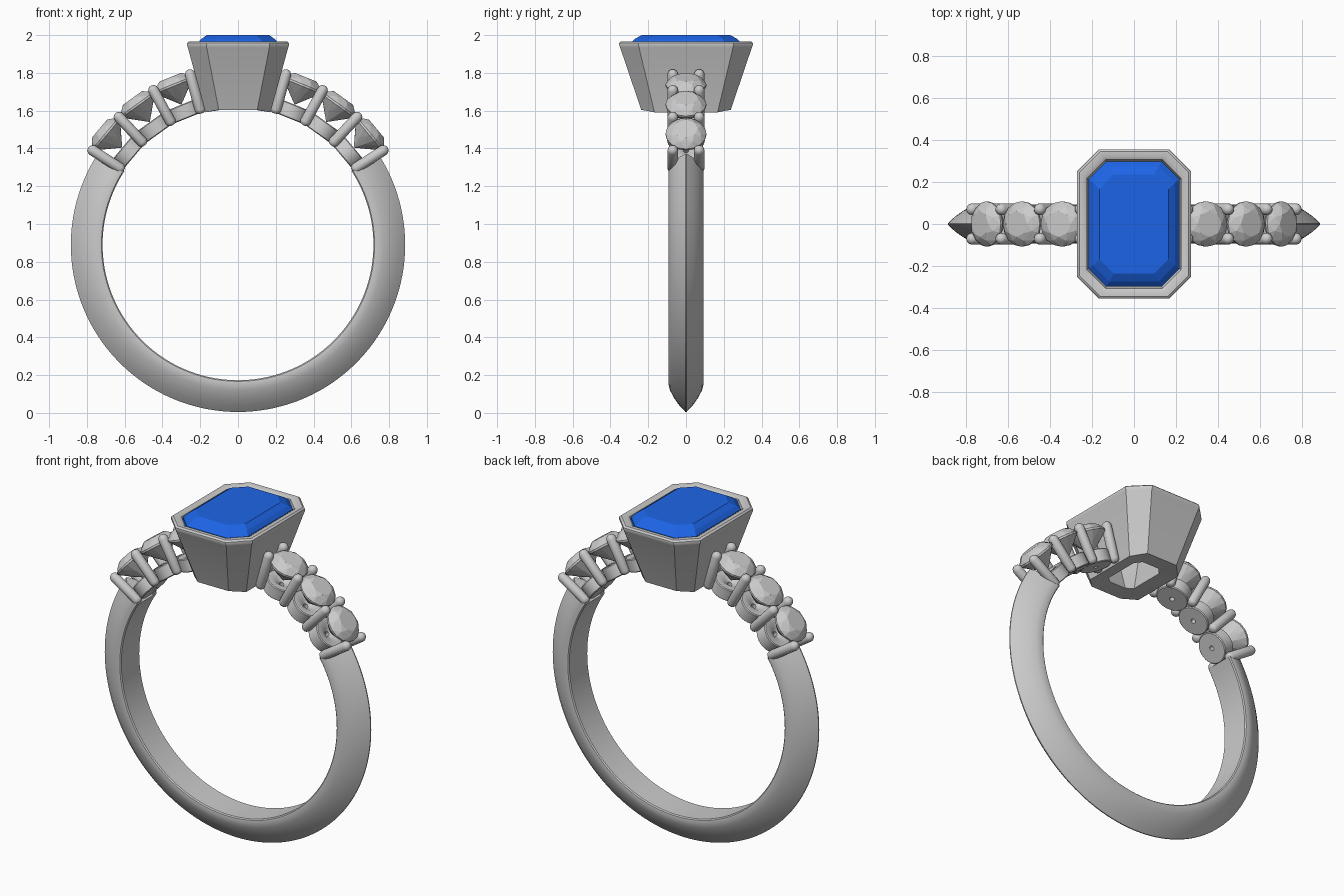
import bpy, bmesh
from math import sin, cos, pi, radians, sqrt
from mathutils import Matrix, Vector

if "Cube" in bpy.data.objects:
    bpy.data.objects.remove(bpy.data.objects["Cube"])

CZ = 0.89                      # height of the ring centre


def finish(name, bm, matrix=None, smooth=None, color=None):
    bmesh.ops.remove_doubles(bm, verts=bm.verts, dist=1e-5)
    bmesh.ops.recalc_face_normals(bm, faces=bm.faces)
    me = bpy.data.meshes.new(name)
    bm.to_mesh(me)
    bm.free()
    ob = bpy.data.objects.new(name, me)
    bpy.context.collection.objects.link(ob)
    if matrix:
        ob.matrix_world = matrix
    if smooth:
        me.shade_smooth()
        me.set_sharp_from_angle(angle=radians(smooth))
    if color:
        mat = bpy.data.materials.new(name)
        mat.diffuse_color = color
        mat.use_nodes = True
        mat.node_tree.nodes["Principled BSDF"].inputs["Base Color"].default_value = mat.diffuse_color
        me.materials.append(mat)
    return ob


def loft(rings, caps=True, loop=False):
    """Join equal-length rings of points with quads."""
    bm = bmesh.new()
    vs = [[bm.verts.new(p) for p in r] for r in rings]
    n = len(vs[0])
    for i in range(len(vs) if loop else len(vs) - 1):
        a, b = vs[i], vs[(i + 1) % len(vs)]
        for j in range(n):
            k = (j + 1) % n
            bm.faces.new((a[j], a[k], b[k], b[j]))
    if caps and not loop:
        bm.faces.new(vs[0])
        bm.faces.new(vs[-1])
    return bm


def circle(r, z, n, turn=0.0, y=0.0):
    return [(r * cos(2 * pi * i / n + turn), y + r * sin(2 * pi * i / n + turn), z) for i in range(n)]


def octagon(hx, hy, c, z):
    """Rectangle with cut corners; z=None follows the finger hole."""
    pts = [(hx, hy - c), (hx - c, hy), (c - hx, hy), (-hx, hy - c),
           (-hx, c - hy), (c - hx, -hy), (hx - c, -hy), (hx, c - hy)]
    return [(x, y, CZ + sqrt(0.722 ** 2 - x * x) if z is None else z) for x, y in pts]


def radial(angle, side):
    """Local z points outward from the ring centre."""
    return Matrix.Translation((0, 0, CZ)) @ Matrix.Rotation(side * radians(90 - angle), 4, 'Y')


# Band with a knife-edged outer profile, open at the top
half = [(0.717, 0.085), (0.723, 0.091), (0.74, 0.093), (0.77, 0.085),
        (0.81, 0.064), (0.85, 0.036), (0.885, 0.003)]
section = half + [(r, -y) for r, y in reversed(half)]
rings = []
for i in range(97):
    a = radians(33 - 246 * i / 96)
    rings.append([(r * cos(a), y, CZ + r * sin(a)) for r, y in section])
finish("band", loft(rings), smooth=35)

# Bezel holding the centre stone
bezel = [(0.172, 0.237, 0.07, None), (0.266, 0.349, 0.10, 1.935), (0.271, 0.355, 0.104, 1.947),
         (0.270, 0.354, 0.104, 1.958), (0.260, 0.344, 0.10, 1.967), (0.238, 0.322, 0.094, 1.967),
         (0.224, 0.306, 0.088, 1.958), (0.217, 0.298, 0.085, 1.92), (0.09, 0.14, 0.035, None)]
finish("bezel", loft([octagon(*b) for b in bezel], loop=True), smooth=35)

# Step-cut centre stone
steps = [(0.03, 0.09, 0.012, 1.74), (0.12, 0.19, 0.05, 1.81), (0.18, 0.25, 0.07, 1.87),
         (0.216, 0.297, 0.084, 1.935), (0.216, 0.297, 0.084, 1.955),
         (0.196, 0.274, 0.078, 1.978), (0.165, 0.235, 0.068, 2.0)]
finish("centre_stone", loft([octagon(*s) for s in steps]), color=(0.012, 0.13, 0.8, 1))

# Shoulders: three round stones with seats, and prong pairs between them
for side, tag in ((1, "right"), (-1, "left")):
    for i, ang in enumerate((40, 54.3, 68)):
        m = radial(ang, side)
        pts = (circle(0.062, 0.957, 8) + circle(0.086, 0.943, 8, pi / 8)
               + circle(0.108, 0.917, 16) + circle(0.108, 0.906, 16)
               + circle(0.06, 0.856, 8, pi / 8) + [(0, 0, 0.80)])
        bm = bmesh.new()
        for p in pts:
            bm.verts.new(p)
        bmesh.ops.convex_hull(bm, input=bm.verts)
        finish(f"{tag}_stone_{i + 1}", bm, m)
        seat = [(0.014, 0.722), (0.086, 0.722), (0.091, 0.727), (0.091, 0.795),
                (0.086, 0.80), (0.05, 0.80), (0.014, 0.775)]
        finish(f"{tag}_seat_{i + 1}", loft([circle(r, z, 32) for r, z in seat], loop=True), m, 35)
    for i, (ang, top) in enumerate(((33, 0.945), (47, 0.952), (61.3, 0.96), (74.3, 0.964))):
        for y in (-0.07, 0.07):
            r = 0.028
            prof = [(r * 0.4, 0.722), (r * 0.8, 0.728), (r, 0.742)]
            prof += [(r * cos(t), top - r + r * sin(t)) for t in (0, 0.4, 0.8, 1.15, 1.45)]
            bm = loft([circle(q, z, 16, 0, y) for q, z in prof])
            finish(f"{tag}_prong_{i + 1}", bm, radial(ang, side), 40)
